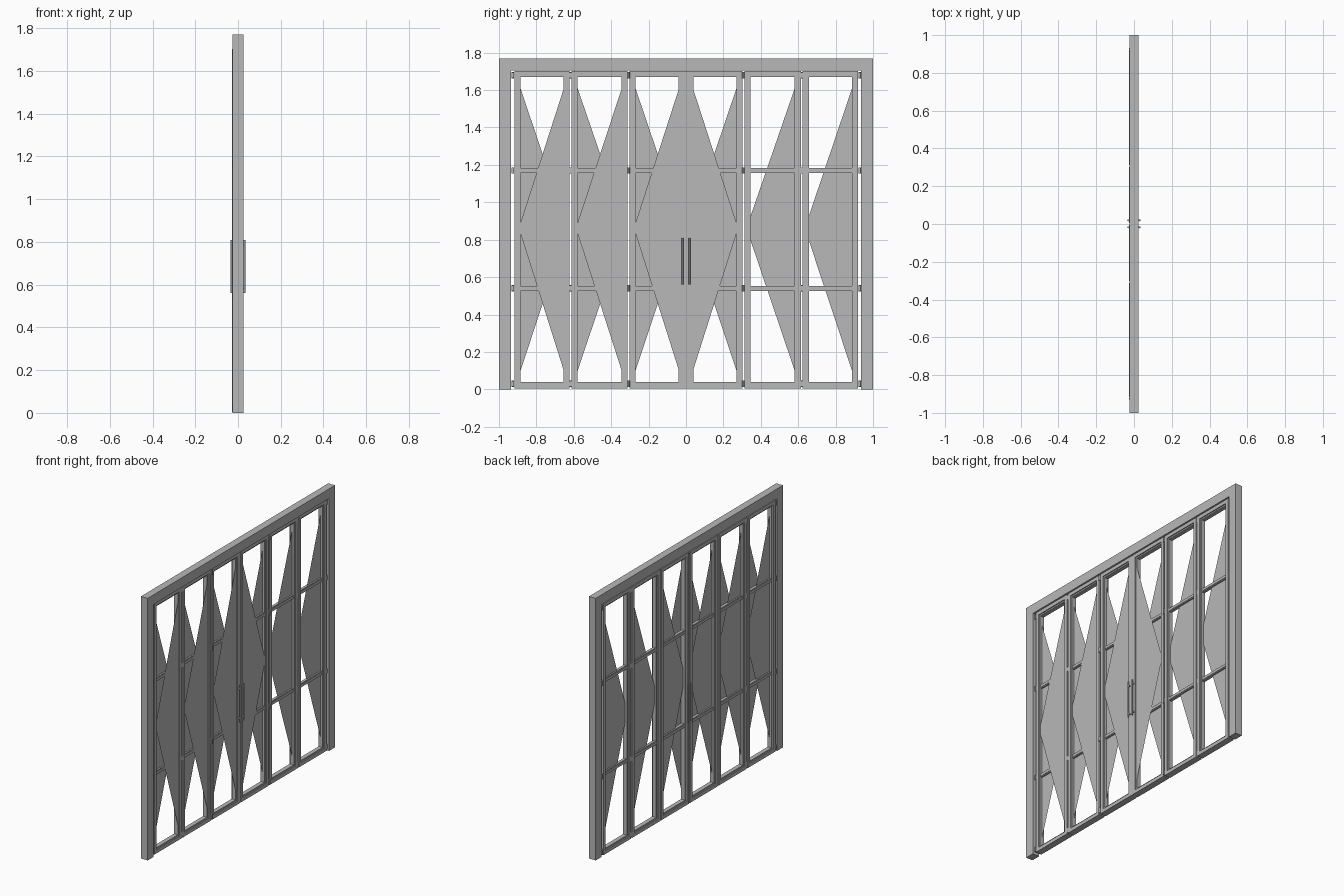
import bpy
import bmesh

cube = bpy.data.objects.get("Cube")
if cube:
    bpy.data.objects.remove(cube, do_unlink=True)

grey = bpy.data.materials.new("plain_grey")
grey.use_nodes = True
grey.diffuse_color = (0.48, 0.48, 0.48, 1)
grey.node_tree.nodes["Principled BSDF"].inputs["Base Color"].default_value = grey.diffuse_color


def add_object(name, bm):
    mesh = bpy.data.meshes.new(name)
    bm.to_mesh(mesh)
    bm.free()
    mesh.materials.append(grey)
    obj = bpy.data.objects.new(name, mesh)
    bpy.context.collection.objects.link(obj)
    return obj


def add_box(bm, x, y, z):
    """Box from three (low, high) ranges."""
    verts = bmesh.ops.create_cube(bm, size=1)["verts"]
    for v in verts:
        for axis, (low, high) in enumerate((x, y, z)):
            v.co[axis] = low if v.co[axis] < 0 else high


def add_ring(bm, x, outer, inner):
    """Rectangular frame extruded along x; bounds are (y0, y1, z0, z1)."""
    def loop(depth, b):
        corners = ((b[0], b[2]), (b[1], b[2]), (b[1], b[3]), (b[0], b[3]))
        return [bm.verts.new((depth, y, z)) for y, z in corners]
    loops = [loop(x[0], outer), loop(x[1], outer), loop(x[1], inner), loop(x[0], inner)]
    for a, b in zip(loops, loops[1:] + loops[:1]):
        for i in range(4):
            j = (i + 1) % 4
            bm.faces.new((a[i], a[j], b[j], b[i]))
    bmesh.ops.recalc_face_normals(bm, faces=bm.faces)


def shrink(b, d):
    return (b[0] + d, b[1] - d, b[2] + d, b[3] - d)


def add_cylinder(bm, x, y, z, radius):
    made = bmesh.ops.create_cone(bm, cap_ends=True, segments=12, radius1=radius,
                                 radius2=radius, depth=z[1] - z[0])
    bmesh.ops.translate(bm, verts=made["verts"], vec=(x, y, (z[0] + z[1]) / 2))


def add_pane(bm, x, base_y, tip_y):
    """Tapering glazing sheet with an upright base edge."""
    points = ((base_y, 0.035), (base_y, 1.672), (tip_y, 0.862))
    bm.faces.new([bm.verts.new((x, y, z)) for y, z in points])


# Surrounding door frame
bm = bmesh.new()
depth = (-0.025, 0.025)
for side in (-1, 1):
    add_box(bm, depth, sorted((side * 0.936, side)), (0, 1.705))
add_box(bm, depth, (-1, 1), (1.705, 1.77))
add_object("door_frame", bm)

# Six folding leaves
leaf_edges = [(-0.917, -0.622), (-0.612, -0.312), (-0.302, -0.006),
              (0.006, 0.302), (0.312, 0.614), (0.624, 0.92)]
rail_heights = (0.54, 1.17)
for number, (y0, y1) in enumerate(leaf_edges, 1):
    outer = (y0, y1, 0.005, 1.702)
    opening = shrink(outer, 0.033)
    bm = bmesh.new()
    add_ring(bm, (-0.027, 0.017), outer, shrink(outer, 0.024))
    add_ring(bm, (-0.019, 0.010), shrink(outer, 0.024), opening)
    add_object(f"leaf_frame_{number}", bm)

    # Cross rails with a slim raised centre
    bm = bmesh.new()
    for z in rail_heights:
        add_box(bm, (-0.014, 0.005), opening[:2], (z - 0.013, z + 0.013))
        add_box(bm, (-0.018, 0.008), opening[:2], (z - 0.008, z + 0.008))
    add_object(f"cross_rails_{number}", bm)

    # Glazing sheets
    bm = bmesh.new()
    left, right = opening[0] - 0.022, opening[1] + 0.022
    if number <= 3:
        add_pane(bm, -0.005, left, right)
        add_pane(bm, 0.0085, right, left + 0.012)
    else:
        add_pane(bm, -0.005, right, left)
        if number == 4:
            add_pane(bm, 0.0085, left, right - 0.012)
    add_object(f"glazing_{number}", bm)

# Cover strip where the two middle leaves meet
bm = bmesh.new()
add_box(bm, (-0.022, 0.014), (-0.007, 0.007), (0.005, 1.702))
add_object("meeting_strip", bm)

# Hinges between the leaves and at the jambs
bm = bmesh.new()
for y, x in ((-0.926, -0.02), (-0.617, -0.02), (-0.307, 0.018),
             (0.307, 0.018), (0.619, -0.02), (0.928, -0.02)):
    for z in (0.03, 0.54, 1.17, 1.68):
        add_cylinder(bm, x, y, (z - 0.017, z + 0.017), 0.007)
        add_box(bm, (-0.018, 0.016), (y - 0.006, y + 0.006), (z - 0.015, z + 0.015))
hinges = add_object("hinges", bm)

# Pull handles on both faces
bm = bmesh.new()
for side in (-1, 1):
    for y in (-0.018, 0.019):
        add_cylinder(bm, side * 0.031, y, (0.56, 0.81), 0.005)
        for z in (0.585, 0.785):
            add_box(bm, sorted((side * 0.012, side * 0.031)),
                    (y - 0.004, y + 0.004), (z - 0.004, z + 0.004))
handles = add_object("pull_handles", bm)

# Smooth the round parts
bpy.ops.object.select_all(action="DESELECT")
for obj in (hinges, handles):
    obj.select_set(True)
bpy.context.view_layer.objects.active = handles
bpy.ops.object.shade_smooth_by_angle()
